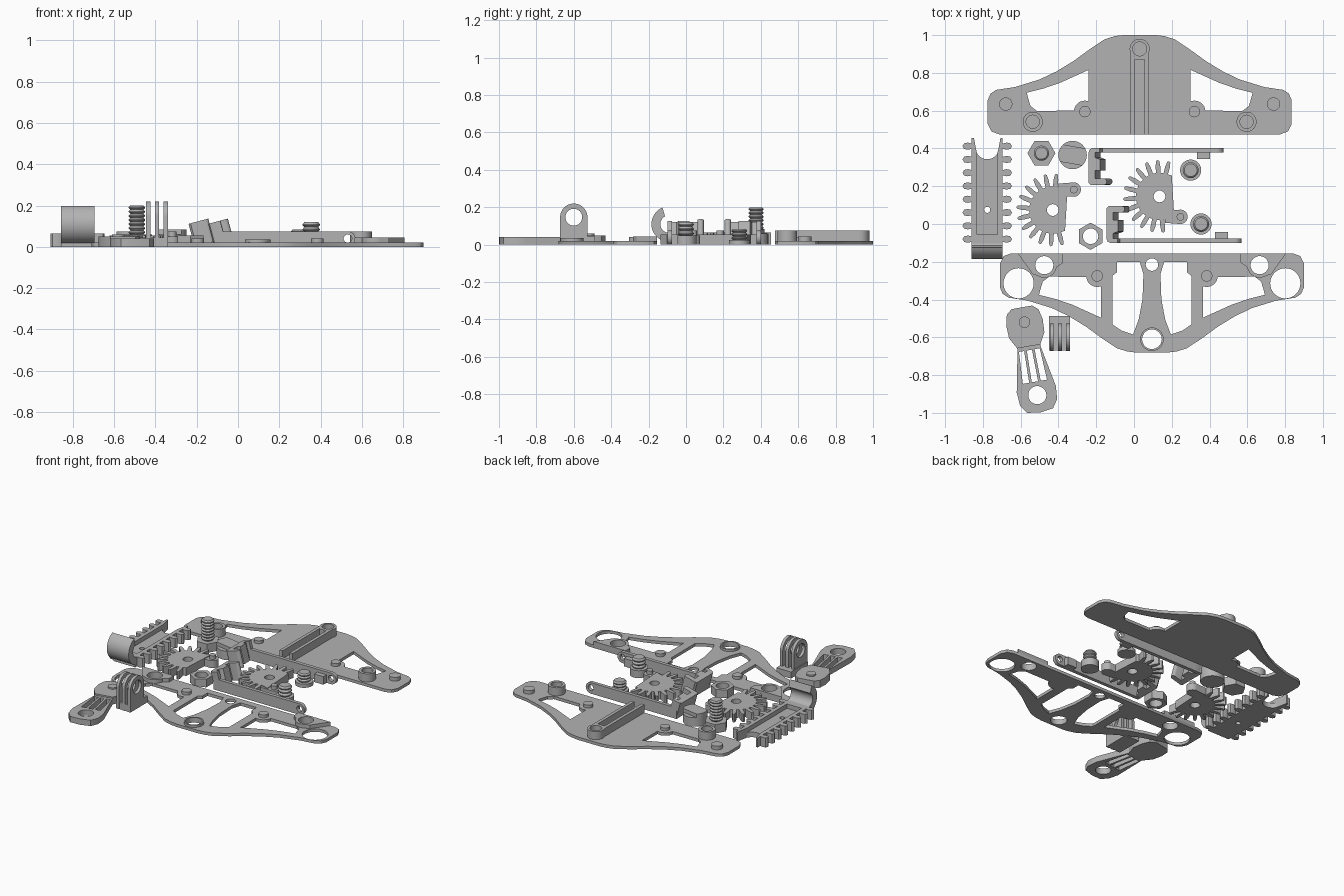
import bpy, bmesh
from math import sin, cos, pi, radians
from mathutils import Matrix, Vector

cube = bpy.data.objects.get("Cube")
if cube:
    bpy.data.objects.remove(cube)

grey = bpy.data.materials.new("plain grey")
grey.use_nodes = True
grey.diffuse_color = (0.45, 0.45, 0.45, 1)
grey.node_tree.nodes["Principled BSDF"].inputs["Base Color"].default_value = grey.diffuse_color

AXES_YZX = Matrix(((0, 0, 1, 0), (1, 0, 0, 0), (0, 1, 0, 0), (0, 0, 0, 1)))  # profile in yz, depth in x
AXES_XZY = Matrix(((1, 0, 0, 0), (0, 0, 1, 0), (0, 1, 0, 0), (0, 0, 0, 1)))  # profile in xz, depth in y
FLIP_Y = Matrix.Diagonal((1, -1, 1, 1))


def move(x, y, z=0):
    return Matrix.Translation((x, y, z))


def arc(x, y, r, a=0, b=360, n=32):
    full = abs(b - a) == 360
    steps = n if full else n + 1
    angles = [radians(a + (b - a) * i / n) for i in range(steps)]
    return [(x + r * cos(t), y + r * sin(t)) for t in angles]


def rect(x0, y0, x1, y1):
    return [(x0, y0), (x1, y0), (x1, y1), (x0, y1)]


def mirror(pts):
    return [(-x, y) for x, y in reversed(pts)]


def finish(name, bm, matrix):
    bmesh.ops.transform(bm, matrix=matrix, verts=bm.verts)
    bmesh.ops.remove_doubles(bm, verts=bm.verts, dist=1e-5)
    bmesh.ops.recalc_face_normals(bm, faces=bm.faces)
    mesh = bpy.data.meshes.new(name)
    bm.to_mesh(mesh)
    bm.free()
    mesh.shade_smooth()
    mesh.set_sharp_from_angle(angle=radians(30))
    mesh.materials.append(grey)
    obj = bpy.data.objects.new(name, mesh)
    bpy.context.collection.objects.link(obj)


def prism(name, loops, z0, z1, matrix=Matrix()):
    """Extrude an outline, with any further loops as holes."""
    curve = bpy.data.curves.new(name, 'CURVE')
    curve.dimensions, curve.fill_mode = '2D', 'BOTH'
    curve.extrude = (z1 - z0) / 2
    for pts in loops:
        s = curve.splines.new('POLY')
        s.points.add(len(pts) - 1)
        for p, (x, y) in zip(s.points, pts):
            p.co = (x, y, 0, 1)
        s.use_cyclic_u = True
    tmp = bpy.data.objects.new(name + " helper", curve)
    bpy.context.collection.objects.link(tmp)
    graph = bpy.context.evaluated_depsgraph_get()
    mesh = bpy.data.meshes.new_from_object(tmp.evaluated_get(graph))
    bm = bmesh.new()
    bm.from_mesh(mesh)
    bpy.data.objects.remove(tmp)
    bpy.data.curves.remove(curve)
    bpy.data.meshes.remove(mesh)
    finish(name, bm, matrix @ move(0, 0, (z0 + z1) / 2))


def thread(name, x, y, z0, z1, r=0.04, pitch=0.02):
    """Threaded shaft turned from a zigzag profile."""
    count = round((z1 - z0) / pitch)
    profile = [(0, z0)]
    for i in range(count):
        z = z0 + (z1 - z0) * i / count
        profile += [(r * 0.8, z), (r, z + pitch * 0.4), (r, z + pitch * 0.6)]
    profile += [(r * 0.8, z1), (0, z1)]
    bm = bmesh.new()
    vs = [bm.verts.new((a, 0, b)) for a, b in profile]
    es = [bm.edges.new(e) for e in zip(vs, vs[1:])]
    bmesh.ops.spin(bm, geom=vs + es, cent=(0, 0, 0), axis=(0, 0, 1), angle=2 * pi, steps=28)
    finish(name, bm, move(x, y))


# The two frame plates share one outline, flat edge on y = 0
half = [(0.745, 0), (0.785, 0.015), (0.805, 0.055), (0.805, 0.18), (0.79, 0.215), (0.76, 0.235),
        (0.66, 0.25), (0.53, 0.29), (0.44, 0.333), (0.35, 0.388), (0.265, 0.45), (0.185, 0.503),
        (0.13, 0.52), (0.08, 0.526)]
outline = half + mirror(half)
window = ([(0.598, 0.22), (0.51, 0.242), (0.42, 0.273), (0.345, 0.307), (0.27, 0.341)]
          + arc(0.29, 0.12, 0.058, 110, 5, 10) + [(0.545, 0.124), (0.578, 0.15), (0.59, 0.19)])
inner = [(0.21, 0.12), (0.21, 0.376), (0.16, 0.41), (0.1, 0.43), (0.07, 0.35), (0.05, 0.243),
         (0.045, 0.11), (0.065, 0.045), (0.185, 0.045), (0.185, 0.1)]
BACK = move(0.03, 0.475)
FRONT = move(0.095, -0.155) @ FLIP_Y

prism("back_plate", [outline, window, mirror(window)], 0, 0.02, BACK)
for side, label in ((1, "left"), (-1, "right")):
    prism(f"back_plate_{label}_end_peg", [arc(side * 0.709, 0.16, 0.035)], 0.02, 0.045, BACK)
    prism(f"back_plate_{label}_inner_peg", [arc(side * 0.29, 0.12, 0.03)], 0.02, 0.04, BACK)
    prism(f"back_plate_{label}_socket", [arc(side * 0.566, 0.066, 0.053),
                                         arc(side * 0.566, 0.066, 0.035)], 0.02, 0.075, BACK)
rail = ([(0.048, 0)] + arc(0, 0.452, 0.053, -25, 205, 24)
        + [(-0.048, 0), (-0.026, 0), (-0.026, 0.395), (0.026, 0.395), (0.026, 0)])
prism("guide_rail", [rail, arc(0, 0.452, 0.037)], 0.02, 0.075, BACK)
prism("guide_rail_stop", [arc(0, 0.315, 0.016)], 0.02, 0.027, BACK)

holes = [window, mirror(window), inner, mirror(inner), arc(0, 0.06, 0.033), arc(0, 0.455, 0.052)]
for side in (1, -1):
    holes += [arc(side * 0.706, 0.159, 0.08), arc(side * 0.57, 0.063, 0.048)]
prism("front_plate", [outline] + holes, 0, 0.02, FRONT)
prism("front_plate_eye", [arc(0, 0.455, 0.062), arc(0, 0.455, 0.052)], 0.02, 0.035, FRONT)
step = ([(0.47, 0), (0.711, 0), (0.632, 0.11)] + arc(0.57, 0.063, 0.066, 60, 170, 14)
        + [(0.47, 0.05)])
for side, label in ((1, "left"), (-1, "right")):
    prism(f"front_plate_{label}_step", [step if side > 0 else mirror(step),
                                        arc(side * 0.57, 0.063, 0.048)], 0.02, 0.045, FRONT)
    prism(f"front_plate_{label}_peg", [arc(side * 0.29, 0.12, 0.03)], 0.02, 0.04, FRONT)

# Toothed rack with a curved finger hook
RACK = move(-0.777, 0)
toothed = [(0.055, -0.1), (0.082, -0.1)]
for i in range(8):
    y = -0.08 + i * 0.0703
    toothed += [(0.082, y - 0.014), (0.102, y - 0.019), (0.122, y - 0.015), (0.131, y),
                (0.122, y + 0.015), (0.102, y + 0.019), (0.082, y + 0.014)]
toothed += [(0.082, 0.455), (0.07, 0.455), (0.06, 0.4), (0.055, 0.38)]
prism("rack_left_teeth", [toothed], 0, 0.065, RACK)
prism("rack_right_teeth", [mirror(toothed)], 0, 0.065, RACK)
floor = [(-0.056, -0.1), (0.056, -0.1)] + arc(0, 0.405, 0.062, -25, -155, 16)
prism("rack_floor", [floor, arc(0, 0.075, 0.016)], 0, 0.035, RACK)
prism("rack_foot", [rect(-0.082, -0.115, 0.082, -0.055)], 0, 0.065, RACK)
hook = arc(-0.09, 0.11, 0.095, 112, 265, 20) + arc(-0.09, 0.11, 0.047, 265, 118, 20)
prism("rack_hook", [hook], -0.082, 0.082, RACK @ AXES_YZX)

# Pair of sector gears, mirror images of each other
sector = [(0.08, 0.14), (0.06, 0.13)]
for i in range(12):
    a = 84 + i * 18.3
    for da, r in ((-5.5, 0.125), (-4.5, 0.16), (-2.5, 0.188), (0, 0.193),
                  (2.5, 0.188), (4.5, 0.16), (5.5, 0.125)):
        t = radians(a + da)
        sector.append((r * cos(t), r * sin(t)))
sector += [(0.065, -0.11)]
arm = [(0.03, 0.075)] + arc(0.111, 0.108, 0.038, -85, 95, 16) + [(0.03, 0.14)]
for label, m in (("right", move(-0.43, 0.074)), ("left", move(0.135, 0.146) @ FLIP_Y)):
    prism(f"{label}_gear", [sector, arc(0, 0, 0.031)], 0, 0.055, m)
    prism(f"{label}_gear_arm", [arm], 0, 0.05, m)
    prism(f"{label}_gear_pin", [arc(0.111, 0.108, 0.02)], 0.05, 0.075, m)

# Latch bars with leaning clips
bar = [(0.03, 0)] + arc(0.677, 0.0375, 0.0375, -90, 90, 16) + [(0.03, 0.075)]
clip = ([(0.06, 0), (0.02, 0), (0.006, -0.006), (0, -0.02), (0, -0.185), (0.01, -0.195)]
        + arc(0.082, -0.178, 0.017, -90, 90, 10)
        + [(0.035, -0.161), (0.035, -0.12), (0.062, -0.12), (0.062, -0.06), (0.035, -0.05),
           (0.035, -0.024), (0.06, -0.024)])
lean = move(0.03, 0) @ Matrix.Rotation(radians(-15), 4, 'Y')
for label, m in (("back", move(-0.24, 0.402)), ("front", move(-0.145, -0.1) @ FLIP_Y)):
    prism(f"{label}_latch_bar", [bar, arc(0.677, 0.04, 0.02)], -0.024, 0, m @ AXES_XZY)
    prism(f"{label}_latch_block", [rect(0.573, -0.058, 0.643, -0.022)], 0, 0.055, m)
    prism(f"{label}_latch_clip", [clip], 0, 0.115, m @ lean)

# Fasteners
prism("hex_bolt_head", [arc(-0.49, 0.375, 0.074, n=6)], 0, 0.06)
thread("hex_bolt_thread", -0.49, 0.375, 0.06, 0.2)
prism("hex_nut", [arc(-0.23, -0.065, 0.072, 90, 450, 6), arc(-0.23, -0.065, 0.041)], 0, 0.055)
for label, x, y, base, top in (("front", 0.355, 0, 0.05, 0.12), ("back", 0.3, 0.285, 0.025, 0.085)):
    prism(f"{label}_screw_head", [arc(x, y, 0.056)], 0, base)
    thread(f"{label}_screw_thread", x, y, base, top, 0.042)
KNOB = move(-0.325, 0.365) @ Matrix.Rotation(radians(-10), 4, 'Z')
prism("knob_disc", [arc(0, 0, 0.075)], 0, 0.06, KNOB)
prism("knob_grip", [arc(0, 0, 0.075, -38, 38, 12) + arc(0, 0, 0.075, 142, 218, 12)], 0.06, 0.085, KNOB)

# Slotted lever
LEVER = move(-0.58, -0.52) @ Matrix.Rotation(radians(10), 4, 'Z')
body = ([(0.062, -0.1), (0.062, -0.14), (0.105, -0.36), (0.1, -0.43), (0.07, -0.475), (0, -0.485)])
body = body + mirror(body[:-1])
slots = [[(k * 0.042 - 0.014, -0.15), (k * 0.042 + 0.014, -0.15),
          (k * 0.048 + 0.017, -0.32), (k * 0.048 - 0.017, -0.32)] for k in (-1, 0, 1)]
prism("lever_body", [body, arc(0, -0.392, 0.048)] + slots, 0, 0.04, LEVER)
head = [(0.062, -0.13), (0.095, -0.07), (0.098, 0), (0.085, 0.055), (0.055, 0.08)]
prism("lever_head", [head + mirror(head)], 0, 0.05, LEVER)
prism("lever_pivot_pin", [arc(0, 0, 0.03)], 0.05, 0.06, LEVER)

# Three-pronged mount
prong = [(-0.673, 0), (-0.527, 0)] + arc(-0.6, 0.147, 0.073, 0, 180, 24)
for i in range(3):
    x = -0.445 + i * 0.0425
    prism(f"mount_prong_{i + 1}", [prong, arc(-0.6, 0.147, 0.045)], x, x + 0.02, AXES_YZX)
prism("mount_base", [rect(-0.45, -0.67, -0.34, -0.487)], 0, 0.045)
